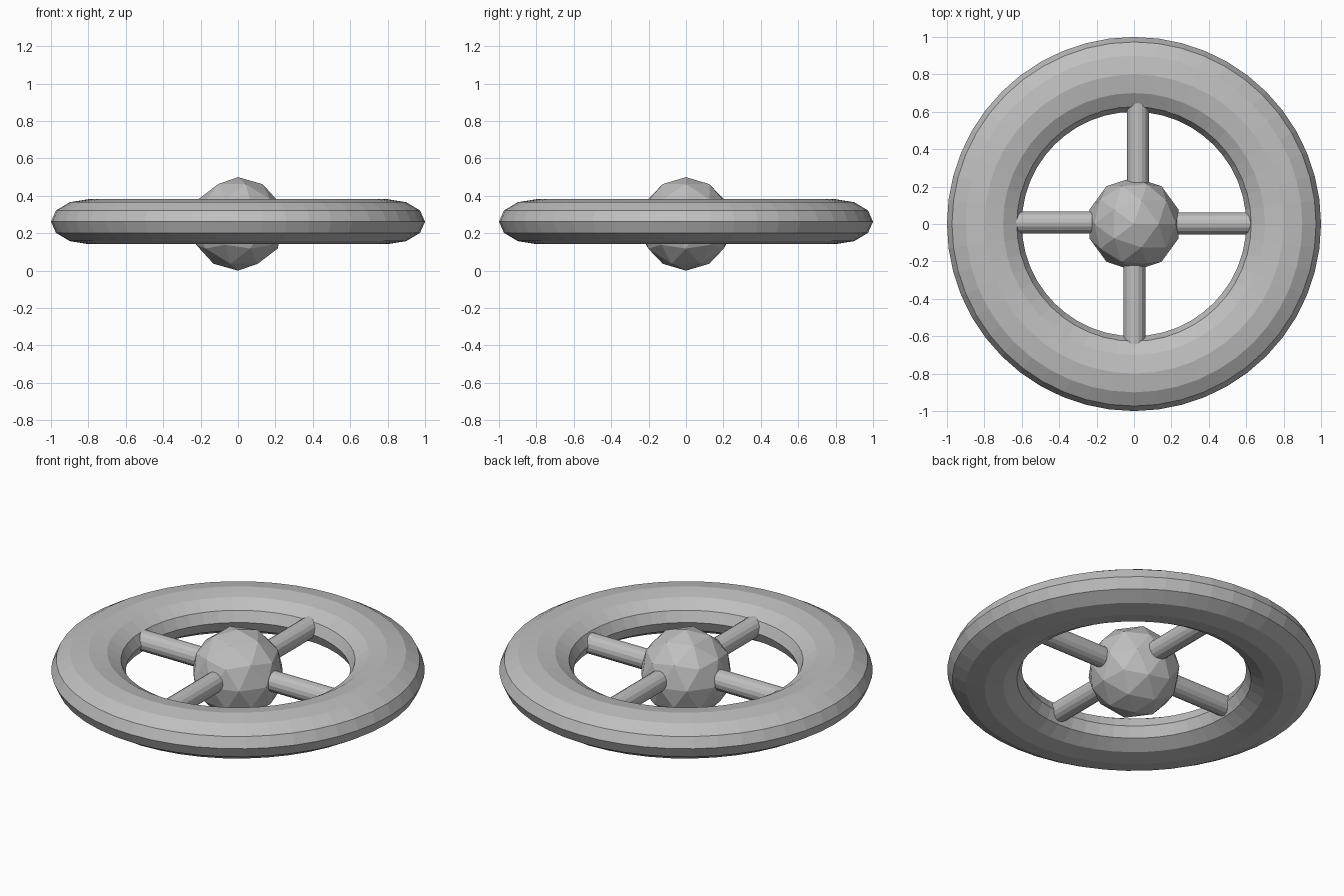
import bpy
import math
from mathutils import Vector

if "Cube" in bpy.data.objects:
    bpy.data.objects.remove(bpy.data.objects["Cube"])

grey = bpy.data.materials.new("plain grey")
grey.diffuse_color = (0.52, 0.52, 0.52, 1)
grey.use_nodes = True
grey.node_tree.nodes["Principled BSDF"].inputs["Base Color"].default_value = grey.diffuse_color


def finish(name):
    ob = bpy.context.object
    ob.name = name
    ob.data.materials.clear()
    ob.data.materials.append(grey)
    return ob


# Rim: a torus flattened in height
RIM_Z = 0.262
bpy.ops.mesh.primitive_torus_add(major_radius=0.8, minor_radius=0.2,
                                 major_segments=48, minor_segments=12,
                                 location=(0, 0, RIM_Z))
rim = finish("rim")
rim.scale = (1, 1, 0.6)

# Hub: faceted ball
bpy.ops.mesh.primitive_ico_sphere_add(subdivisions=2, radius=0.25,
                                      location=(0, 0, 0.25))
finish("hub")

# Spokes: each runs from inside the hub into the rim, slightly off centre
# (angle in degrees, sideways shift in x and y, height above the rim centre)
spokes = [("right", 0, (0, 0.003), -0.006),
          ("back", 90, (0.021, 0), 0.015),
          ("left", 180, (0, 0.008), 0.005),
          ("front", 270, (0.003, 0), 0.013)]
for side, angle, shift, lift in spokes:
    a = math.radians(angle)
    mid = Vector((math.cos(a), math.sin(a), 0)) * 0.4
    mid += Vector((shift[0], shift[1], RIM_Z + lift))
    bpy.ops.mesh.primitive_cylinder_add(vertices=16, radius=0.058, depth=0.6,
                                        location=mid,
                                        rotation=(0, math.pi / 2, a))
    finish("spoke_" + side)
